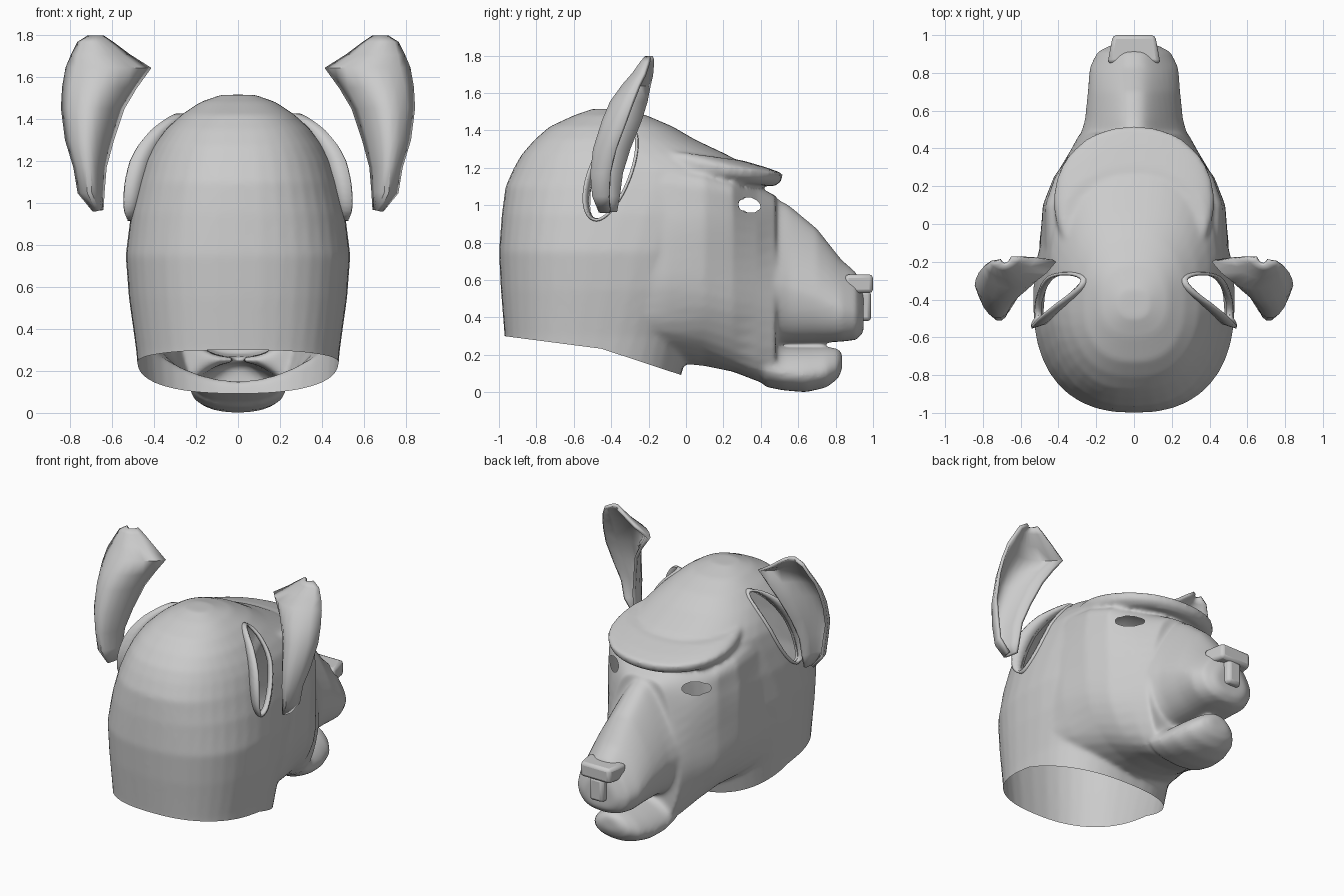
import bpy, bmesh, math
from mathutils import Vector

if "Cube" in bpy.data.objects:
    bpy.data.objects.remove(bpy.data.objects["Cube"], do_unlink=True)

grey = bpy.data.materials.new("plain grey")
grey.use_nodes = True
grey.diffuse_color = (0.6, 0.6, 0.6, 1)
grey.node_tree.nodes["Principled BSDF"].inputs["Base Color"].default_value = (0.6, 0.6, 0.6, 1)


def make_object(name, bm):
    mesh = bpy.data.meshes.new(name)
    bmesh.ops.recalc_face_normals(bm, faces=bm.faces[:])
    bm.to_mesh(mesh)
    bm.free()
    mesh.materials.append(grey)
    obj = bpy.data.objects.new(name, mesh)
    bpy.context.collection.objects.link(obj)
    return obj


def shade(obj, angle=40):
    bpy.ops.object.select_all(action='DESELECT')
    obj.select_set(True)
    bpy.context.view_layer.objects.active = obj
    bpy.ops.object.shade_smooth_by_angle(angle=math.radians(angle))


def skin(bm, rows, closed=True, caps=True):
    """Join rows of points with quads."""
    rings = [[bm.verts.new(p) for p in row] for row in rows]
    n = len(rings[0])
    for a, b in zip(rings, rings[1:]):
        for i in range(n if closed else n - 1):
            j = (i + 1) % n
            bm.faces.new((a[i], a[j], b[j], b[i]))
    if caps:
        bm.faces.new(rings[0])
        bm.faces.new(rings[-1])


def power(v, p):
    return math.copysign(abs(v) ** p, v)


def smooth_points(points, steps=4):
    """Flowing curve through the points of a closed loop."""
    n, result = len(points), []
    for i in range(n):
        a, b, c, d = (Vector(points[(i + k) % n]) for k in (-1, 0, 1, 2))
        for s in range(steps):
            t = s / steps
            result.append(b + (c - a) * t / 2 + (a - b * 2.5 + c * 2 - d / 2) * t ** 2
                          + ((b - c) * 1.5 + (d - a) / 2) * t ** 3)
    return result


ANGLES = [2 * math.pi * i / 40 for i in range(40)]


def plan_slice(z, back, front, w, lean=0, p=0.83):
    """Horizontal rounded outline at height z."""
    mid, half = (back + front) / 2, (front - back) / 2
    ring = []
    for a in ANGLES:
        y = mid + half * power(math.sin(a), p)
        ring.append((w * power(math.cos(a), p), y, z + lean * (front - y)))
    return ring


def cross_slice(y, top, bottom, w, top_w, p=0.7):
    """Upright outline across the head, narrowing to top_w at the top."""
    mid = bottom + 0.4 * (top - bottom)
    ring = []
    for a in ANGLES:
        s, c = math.sin(a), math.cos(a)
        width = w + (top_w - w) * max(0, s) ** 1.3
        z = mid + s * ((top - mid) if s > 0 else (mid - bottom))
        ring.append((width * power(c, p), y, z))
    return ring


def face_slice(y, bottom, top, *side):
    """Upright outline through the jaw, cheek, eye and brow points."""
    right = [(x, y, z) for x, z in side]
    left = [(-x, y, z) for x, z in reversed(side)]
    return smooth_points([(0, y, bottom)] + right + [(0, y, top)] + left)


# Skull and neck: height, back, front, half width
SKULL = [(0.0, -.97, -.05, .46), (0.3, -.97, .03, .485), (0.55, -.99, .15, .52),
         (0.75, -1.0, .2, .535), (0.95, -.985, .28, .51), (1.1, -.965, .34, .475),
         (1.2, -.92, .34, .445), (1.27, -.88, .22, .405), (1.35, -.81, .05, .345),
         (1.42, -.73, -.07, .27), (1.48, -.6, -.21, .18), (1.515, -.5, -.35, .08)]
# Face: depth, bottom, top, then jaw, cheek, upper cheek, eye and brow points
FACE = [(-.32, .26, 1.4, (.42, .32), (.49, .5), (.5, .75), (.47, 1.0), (.38, 1.25)),
        (-.1, .16, 1.38, (.37, .27), (.485, .5), (.5, .75), (.48, 1.0), (.4, 1.22)),
        (.1, .14, 1.28, (.3, .23), (.45, .46), (.48, .75), (.475, 1.0), (.41, 1.17)),
        (.25, .11, 1.2, (.25, .17), (.4, .42), (.42, .7), (.42, .98), (.37, 1.12)),
        (.38, .06, 1.1, (.22, .12), (.33, .4), (.335, .65), (.3, .92), (.2, 1.07)),
        (.48, .025, 1.05, (.19, .1), (.28, .38), (.27, .62), (.19, .92), (.12, 1.03))]
# Muzzle and chin: depth, top, bottom, half width, top half width
MUZZLE = [(.42, 1.07, .26, .3, .13), (.55, 1.0, .265, .26, .12), (.7, .875, .268, .245, .12),
          (.83, .71, .27, .235, .12), (.91, .64, .28, .195, .11), (.95, .54, .32, .12, .07)]
CHIN = [(.42, .3, .03, .23, .2), (.52, .242, .01, .225, .18), (.64, .242, .0, .21, .17),
        (.75, .242, .025, .18, .14), (.81, .235, .07, .13, .1), (.835, .21, .12, .07, .05)]
# Brow shelf: height, back, front, half width
BROW = [(1.1, -.25, .47, .38), (1.125, -.28, .51, .42), (1.17, -.28, .52, .425),
        (1.205, -.28, .42, .41), (1.24, -.25, .3, .38)]

bm = bmesh.new()
skin(bm, [plan_slice(*s) for s in SKULL])
skin(bm, [face_slice(*s) for s in FACE])
skin(bm, [cross_slice(*s) for s in MUZZLE])
skin(bm, [cross_slice(*s, p=0.9) for s in CHIN])
skin(bm, [plan_slice(*s, lean=0.13, p=0.95) for s in BROW])
raw = make_object("head", bm)

# Fuse the masses into one soft skin
remesh = raw.modifiers.new("fuse", 'REMESH')
remesh.mode = 'VOXEL'
remesh.voxel_size = 0.014
soften = raw.modifiers.new("soften", 'SMOOTH')
soften.factor = 0.5
soften.iterations = 10
fused = bpy.data.meshes.new_from_object(raw.evaluated_get(bpy.context.evaluated_depsgraph_get()))
raw.modifiers.clear()

# Ear socket frame in the side plane
SOCKET = Vector((-.39, 1.17))
ALONG = Vector((.37, .93))
ACROSS = Vector((-.93, .37))

bm = bmesh.new()
bm.from_mesh(fused)
# Neck opening: two sloping cuts
NECK = [(-.97, .3, .13), (-.05, .1, .33)]
for y, z, slope in NECK:
    bmesh.ops.bisect_plane(bm, geom=bm.verts[:] + bm.edges[:] + bm.faces[:],
                           plane_co=(0, y, z), plane_no=(0, slope, 1))


def removed(c):
    if all(c.z < z - slope * (c.y - y) for y, z, slope in NECK):
        return True
    side = Vector((c.y, c.z)) - SOCKET
    if abs(c.x) > .15 and (side.dot(ALONG) / .26) ** 2 + (side.dot(ACROSS) / .09) ** 2 < 1:
        return True
    eye = ((abs(c.x) - .31) / .1) ** 2 + ((c.y - .33) / .1) ** 2 + ((c.z - 1.0) / .04) ** 2
    return eye < 1


gone = [f for f in bm.faces if removed(f.calc_center_median())]
bmesh.ops.delete(bm, geom=gone, context='FACES')
# Tidy the socket and eye edges
for _ in range(4):
    rim = [v for v in bm.verts if v.is_boundary and v.co.z > .7]
    moves = {}
    for v in rim:
        near = [e.other_vert(v).co for e in v.link_edges if e.is_boundary]
        moves[v] = (v.co + sum(near, Vector()) / len(near)) / 2
    for v, co in moves.items():
        v.co = co
bm.to_mesh(raw.data)
bm.free()
shade(raw, 60)


def skull_x(y, z):
    """Half width of the skull at a point of the side plane."""
    for a, b in zip(SKULL, SKULL[1:]):
        if a[0] <= z <= b[0]:
            t = (z - a[0]) / (b[0] - a[0])
            back, front, w = (p + (q - p) * t for p, q in zip(a[1:], b[1:]))
            u = min(1, abs(2 * y - back - front) / (front - back))
            return w * (1 - u ** 2.4) ** (1 / 2.4)
    return 0


def finish_pair(name, bm, thickness):
    obj = make_object(name, bm)
    obj.modifiers.new("both sides", 'MIRROR')
    solid = obj.modifiers.new("thickness", 'SOLIDIFY')
    solid.thickness = thickness
    solid.offset = 0
    shade(obj)


# Flared rims around the ear sockets
bm = bmesh.new()
inner, outer = [], []
for a in ANGLES:
    p = SOCKET + ALONG * .265 * math.cos(a) + ACROSS * .095 * math.sin(a)
    x = skull_x(*p)
    flare = .015 + .065 * max(0, math.sin(a))
    inner.append((x - .02, p.x, p.y))
    outer.append((x + flare, p.x - flare * .4, p.y))
skin(bm, [inner, outer], caps=False)
finish_pair("ear_socket_rims", bm, .015)

# Ears: height, inner edge, outer edge, front depth, cup depth
EAR = [(.965, .65, .685, -.37, .07), (1.05, .645, .755, -.355, .11), (1.17, .635, .775, -.34, .13),
       (1.3, .6, .815, -.3, .15), (1.45, .55, .835, -.24, .16), (1.55, .49, .83, -.21, .15),
       (1.64, .42, .815, -.195, .11), (1.7, .52, .79, -.18, .08), (1.76, .6, .76, -.175, .05),
       (1.79, .645, .71, -.175, .03)]
bm = bmesh.new()
rows = []
for z, x0, x1, front, cup in EAR:
    rows.append([(x0 + (x1 - x0) * i / 8,
                  front - cup * (math.sin(math.pi * i / 8) ** .8 + .5 * i / 8), z)
                 for i in range(9)])
skin(bm, rows, closed=False, caps=False)
finish_pair("ears", bm, .02)


# Nose pad and septum
def block(name, centre, size, taper):
    bm = bmesh.new()
    bmesh.ops.create_cube(bm, size=1)
    for v in bm.verts:
        narrow = taper if v.co.y > 0 else 1
        v.co = Vector(centre) + Vector((v.co.x * size[0] * narrow, v.co.y * size[1], v.co.z * size[2]))
    obj = make_object(name, bm)
    bevel = obj.modifiers.new("soft edges", 'BEVEL')
    bevel.width = .02
    bevel.segments = 2
    shade(obj)


block("nose_pad", (0, .925, .58), (.28, .15, .1), .8)
block("nose_septum", (0, .93, .46), (.14, .12, .16), .7)
